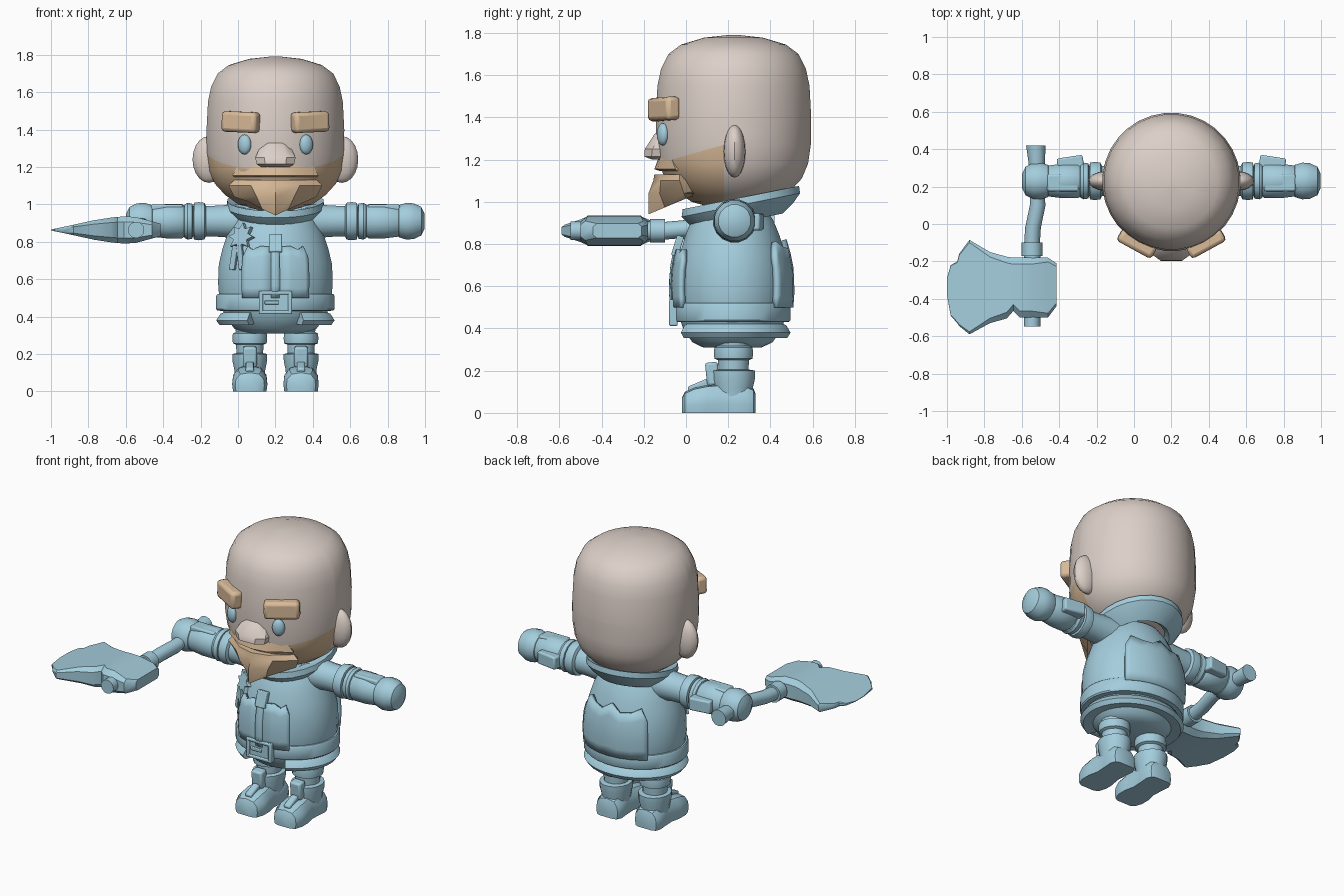
import bpy, bmesh
from math import pi, sin, cos, radians, atan2
from mathutils import Vector, Matrix

if "Cube" in bpy.data.objects:
    bpy.data.objects.remove(bpy.data.objects["Cube"], do_unlink=True)

CX, CY = 0.2, 0.22      # body axis
parts = []


def material(name, rgb):
    m = bpy.data.materials.new(name)
    m.use_nodes = True
    m.diffuse_color = (*rgb, 1)
    m.node_tree.nodes["Principled BSDF"].inputs["Base Color"].default_value = (*rgb, 1)
    return m


SKIN = material("pale_skin", (0.72, 0.63, 0.58))
HAIR = material("tan_hair", (0.70, 0.50, 0.32))
BLUE = material("soft_blue", (0.37, 0.61, 0.72))


def finish(name, bm, mat, bevel=0):
    bmesh.ops.recalc_face_normals(bm, faces=bm.faces[:])
    me = bpy.data.meshes.new(name)
    bm.to_mesh(me)
    bm.free()
    me.materials.append(mat)
    ob = bpy.data.objects.new(name, me)
    bpy.context.collection.objects.link(ob)
    if bevel:
        mod = ob.modifiers.new("bevel", "BEVEL")
        mod.width, mod.segments = bevel, 2
    parts.append(ob)
    return ob


def loft(rings, caps=True):
    bm = bmesh.new()
    vs = [[bm.verts.new(p) for p in r] for r in rings]
    n = len(vs[0])
    for a, b in zip(vs, vs[1:]):
        for i in range(n):
            j = (i + 1) % n
            bm.faces.new((a[i], a[j], b[j], b[i]))
    if caps:
        bm.faces.new(vs[0])
        bm.faces.new(vs[-1])
    return bm


def turned(profile, centre, axis="z", sx=1, sy=1, n=24, shear=0, caps=True):
    """Rings of (radius, height) around an axis."""
    rings = []
    for r, h in profile:
        ring = []
        for i in range(n):
            t = 2 * pi * (i + .5) / n
            u, v = r * sx * cos(t), r * sy * sin(t)
            p = Vector((u, v, h + shear * v)) if axis == "z" else Vector((h, u, v))
            ring.append(p + Vector(centre))
        rings.append(ring)
    return loft(rings, caps)


def box(name, loc, size, mat=BLUE, rot=(0, 0, 0), bevel=0.006):
    bm = bmesh.new()
    bmesh.ops.create_cube(bm, size=1)
    R = Matrix.Rotation(rot[2], 4, "Z") @ Matrix.Rotation(rot[0], 4, "X") @ Matrix.Rotation(rot[1], 4, "Y")
    bm.transform(Matrix.Translation(loc) @ R @ Matrix.Diagonal((*size, 1)))
    return finish(name, bm, mat, bevel)


def ball(name, loc, size, mat, rot=0):
    bm = bmesh.new()
    bmesh.ops.create_uvsphere(bm, u_segments=16, v_segments=10, radius=1)
    bm.transform(Matrix.Translation(loc) @ Matrix.Rotation(rot, 4, "Z") @ Matrix.Diagonal((*size, 1)))
    return finish(name, bm, mat)


# Head, with the beard area cut into its surface
bm = turned([(.09, .97), (.2, 1.0), (.27, 1.05), (.325, 1.11), (.355, 1.18), (.368, 1.27), (.37, 1.4),
             (.362, 1.55), (.345, 1.63), (.31, 1.7), (.25, 1.745), (.14, 1.778), (.03, 1.79)],
            (CX, CY + .005, 0), n=32)
slope = Vector((0, -.28, 1)).normalized()
cuts = [((0, .18, 1.27), slope), ((0, .18, 0), Vector((0, 1, 0)))]
for co, no in cuts:
    bmesh.ops.bisect_plane(bm, geom=bm.verts[:] + bm.edges[:] + bm.faces[:], plane_co=co, plane_no=no)
for f in bm.faces:
    c = f.calc_center_median()
    f.material_index = int(all((c - Vector(co)).dot(no) < 0 for co, no in cuts))
finish("head", bm, SKIN).data.materials.append(HAIR)


# Pointed chin beard and moustache
def face_arc(pts, z):
    pts = [(-x, y) for x, y in pts[:0:-1]] + pts
    return [Vector((CX + x, y, z(y))) for x, y in pts] + [Vector((CX + .1, .12, z(.12))), Vector((CX - .1, .12, z(.12)))]


finish("chin_beard", loft([
    face_arc([(0, -.178), (.07, -.1), (.15, 0)], lambda y: .94 + .42 * (y + .18)),
    face_arc([(0, -.178), (.1, -.125), (.22, -.01)], lambda y: 1.04),
    face_arc([(0, -.155), (.13, -.12), (.25, -.03)], lambda y: 1.1),
    face_arc([(0, -.15), (.1, -.125), (.22, -.03)], lambda y: 1.13)]), HAIR)
finish("moustache", loft([
    face_arc([(0, -.12), (.1, -.11), (.22, -.04)], lambda y: 1.145),
    face_arc([(0, -.15), (.1, -.135), (.23, -.05)], lambda y: 1.155),
    face_arc([(0, -.13), (.1, -.122), (.2, -.07)], lambda y: 1.21)]), HAIR)

# Nose
rings = []
for z, w, y in [(1.2, .075, -.16), (1.215, .1, -.198), (1.25, .108, -.195), (1.32, .075, -.15), (1.345, .05, -.125)]:
    rings.append([Vector((CX + a * w, b, z)) for a, b in
                  [(-1, -.08), (-1, y + .035), (-.55, y), (.55, y), (1, y + .035), (1, -.08)]])
finish("nose", loft(rings), SKIN)

# Eyes, brows and ears
for s, side in ((-1, "right"), (1, "left")):
    ball(side + "_eye", (CX + s * .165, -.11, 1.32), (.038, .026, .053), BLUE, s * .45)
    box(side + "_eyebrow", (CX + s * .185, -.105, 1.44), (.21, .075, .11), HAIR, (0, s * -.04, s * .5), .02)
    ball(side + "_ear", (CX + s * .355, .23, 1.24), (.088, .052, .125), SKIN)

# Coat body, elliptical in plan
FLAT = .87
BODY = [(.16, .31), (.22, .335), (.27, .4), (.3, .48), (.308, .58), (.304, .68), (.285, .76), (.258, .84),
        (.225, .91), (.18, .97)]
finish("coat_body", turned(BODY, (CX, CY, 0), sy=FLAT, n=32), BLUE)
finish("belt", turned([(.28, .43), (.312, .432), (.318, .44), (.318, .51), (.312, .52), (.28, .522)],
                      (CX, CY, 0), sy=FLAT, n=32), BLUE)
finish("collar", turned([(.17, .93), (.2, .905), (.25, .945), (.283, .985), (.278, 1.02), (.2, 1.0), (.17, .93)],
                        (CX, .26, 0), sx=.93, shear=.2, caps=False), BLUE)

# Coat hem, open at the front
bm = turned([(.26, .43), (.295, .415), (.318, .38), (.3, .355), (.24, .36), (.26, .43)],
            (CX, CY, 0), sy=FLAT, n=32, caps=False)
bmesh.ops.remove_doubles(bm, verts=bm.verts[:], dist=1e-5)
gap = [f for f in bm.faces if abs(f.calc_center_median().x - CX) < .13 and f.calc_center_median().y < .1]
bmesh.ops.delete(bm, geom=gap, context="FACES")
bmesh.ops.holes_fill(bm, edges=[e for e in bm.edges if e.is_boundary], sides=0)
finish("coat_hem", bm, BLUE)


def body_radius(z):
    for (r0, z0), (r1, z1) in zip(BODY, BODY[1:]):
        if z0 <= z <= z1:
            return r0 + (r1 - r0) * (z - z0) / (z1 - z0)
    return BODY[-1][0]


def on_body(deg, z, lift):
    r, t = body_radius(z) + lift, radians(deg)
    return Vector((CX + r * cos(t), CY + r * FLAT * sin(t), z))


def panel(name, tops, low=.5, lift=.016):
    """Cloth panel following the body, with a jagged top edge of (angle, height)."""
    bm = bmesh.new()
    cols = [[bm.verts.new(on_body(a, low + (top - low) * k / 5, lift)) for k in range(6)] for a, top in tops]
    for p, q in zip(cols, cols[1:]):
        for k in range(5):
            bm.faces.new((p[k], q[k], q[k + 1], p[k + 1]))
    ob = finish(name, bm, BLUE)
    mod = ob.modifiers.new("thickness", "SOLIDIFY")
    mod.thickness, mod.offset = .025, 0


# Back panel, front panels, closing strap
panel("back_panel", [(46, .74), (52, .81), (64, .785), (78, .775), (90, .82), (102, .775),
                     (116, .785), (128, .81), (134, .74)])
panel("front_panel_left", [(274, .77), (285, .775), (293, .755), (299, .775), (303, .72)])
panel("front_panel_right", [(237, .72), (241, .775), (247, .755), (255, .775), (266, .77)])
panel("front_strap", [(266, .83), (270, .83), (274, .83)], lift=.024)
box("strap_loop", (CX, -.04, .79), (.07, .035, .1), rot=(-.3, 0, 0))

# Belt buckle: plate, frame and prong
box("buckle_plate", (CX, -.055, .475), (.15, .03, .1))
for s in (-1, 1):
    box("buckle_side", (CX + s * .078, -.06, .475), (.022, .04, .125))
    box("buckle_bar", (CX, -.06, .475 + s * .052), (.17, .04, .02))
box("buckle_prong", (CX - .02, -.07, .475), (.075, .02, .022), bevel=.004)

# Star badge with two ribbon tails
where = on_body(229, .825, .012)
facing = Matrix.Translation(where) @ Matrix.Rotation(-.6, 4, "Z") @ Matrix.Rotation(-.3, 4, "X")
star = [[facing @ Vector((r * sin(i * pi / 8), y, r * cos(i * pi / 8)))
         for i, r in enumerate([.078, .046] * 8)] for y in (-.012, .012)]
finish("star_badge", loft(star), BLUE)
for dx, tilt in ((-.025, .12), (.02, -.2)):
    box("badge_ribbon", on_body(229 + dx * 200, .715, .012), (.035, .015, .13), rot=(-.08, tilt, -.6), bevel=.002)

# Arms, mirrored around the body axis
ARM_Z = .91
for s, side in ((-1, "right"), (1, "left")):
    def limb(name, prof):
        finish(side + name, turned([(r, s * d) for r, d in prof], (CX, .23, ARM_Z), "x", n=16), BLUE)
    limb("_sleeve", [(.1, .14), (.09, .24), (.085, .3), (.082, .39)])
    limb("_sleeve_band", [(.08, .37), (.1, .38), (.104, .41), (.1, .435), (.08, .44)])
    limb("_cuff_band", [(.08, .44), (.096, .445), (.1, .47), (.092, .485), (.08, .49)])
    limb("_forearm", [(.08, .48), (.094, .5), (.094, .58), (.084, .66), (.07, .68)])
    limb("_hand", [(.06, .64), (.088, .66), (.1, .7), (.097, .74), (.078, .78), (.04, .798)])
    box(side + "_forearm_guard", (CX + s * .54, .325, .905), (.14, .07, .08), rot=(0, 0, s * -.15), bevel=.01)
    box(side + "_forearm_strap", (CX + s * .58, .22, .975), (.17, .09, .05), bevel=.01)

# Axe handle, running forward from the right hand
rings = []
for x, y, z, r in [(-.525, .42, .9, .052), (-.52, .33, .9, .044), (-.52, .2, .895, .036), (-.515, .1, .885, .042),
                   (-.54, -.02, .87, .042), (-.545, -.1, .863, .042), (-.545, -.1, .863, .056), (-.545, -.17, .863, .056),
                   (-.545, -.17, .863, .044), (-.545, -.548, .863, .044)]:
    rings.append([Vector((x + r * cos(t), y, z + r * sin(t))) for t in [2 * pi * i / 12 for i in range(12)]])
finish("axe_handle", loft(rings), BLUE)

# Axe blade, sections tapering to the cutting edge
rings = []
for x, y0, y1, h in [(-.415, -.44, -.21, .034), (-.46, -.5, -.18, .046), (-.55, -.5, -.18, .07),
                     (-.61, -.5, -.18, .072), (-.645, -.465, -.18, .07), (-.68, -.505, -.175, .066),
                     (-.77, -.53, -.15, .052), (-.88, -.59, -.085, .028), (-.935, -.545, -.16, .016),
                     (-.945, -.53, -.2, .014), (-.98, -.49, -.22, .007), (-1, -.38, -.29, .002)]:
    e = min(.035, h * .5)
    rings.append([Vector((x, y, .863 + z)) for y, z in
                  [(y0, -h * .6), (y0 + e, -h), (y1 - e, -h), (y1, -h * .6),
                   (y1, h * .6), (y1 - e, h), (y0 + e, h), (y0, h * .6)]])
finish("axe_blade", loft(rings), BLUE)

# Legs and boots
for s, side in ((-1, "right"), (1, "left")):
    x = CX + s * .137
    finish(side + "_leg", turned([(.07, .16), (.075, .25), (.092, .257), (.095, .285), (.092, .31), (.076, .317),
                                  (.085, .36), (.08, .38)], (x, .225, 0), n=16), BLUE)
    finish(side + "_boot_cuff", turned([(.08, .07), (.085, .12), (.094, .16), (.095, .2), (.07, .205)],
                                       (x, .225, 0), sy=1.1, n=16), BLUE)
    box(side + "_shin_plate", (x, .125, .185), (.075, .06, .11), rot=(.1, 0, 0), bevel=.012)
    box(side + "_boot_tongue", (x, .065, .11), (.045, .1, .07), rot=(.4, 0, 0), bevel=.01)
    rings = []
    for y, w, top in [(-.02, .05, .07), (-.005, .078, .1), (.04, .094, .122), (.1, .094, .135), (.16, .08, .14),
                      (.23, .083, .14), (.29, .088, .13), (.32, .075, .115), (.33, .05, .09)]:
        rings.append([Vector((x + w * a, y, top * b)) for a, b in
                      [(-.95, 0), (-1, .3), (-.95, .65), (-.65, .92), (0, 1), (.65, .92), (.95, .65), (1, .3), (.95, 0)]])
    finish(side + "_boot", loft(rings), BLUE)

# Smooth shading that keeps hard edges
bpy.ops.object.select_all(action="DESELECT")
for ob in parts:
    ob.select_set(True)
bpy.context.view_layer.objects.active = parts[0]
bpy.ops.object.shade_smooth_by_angle(angle=radians(35))
